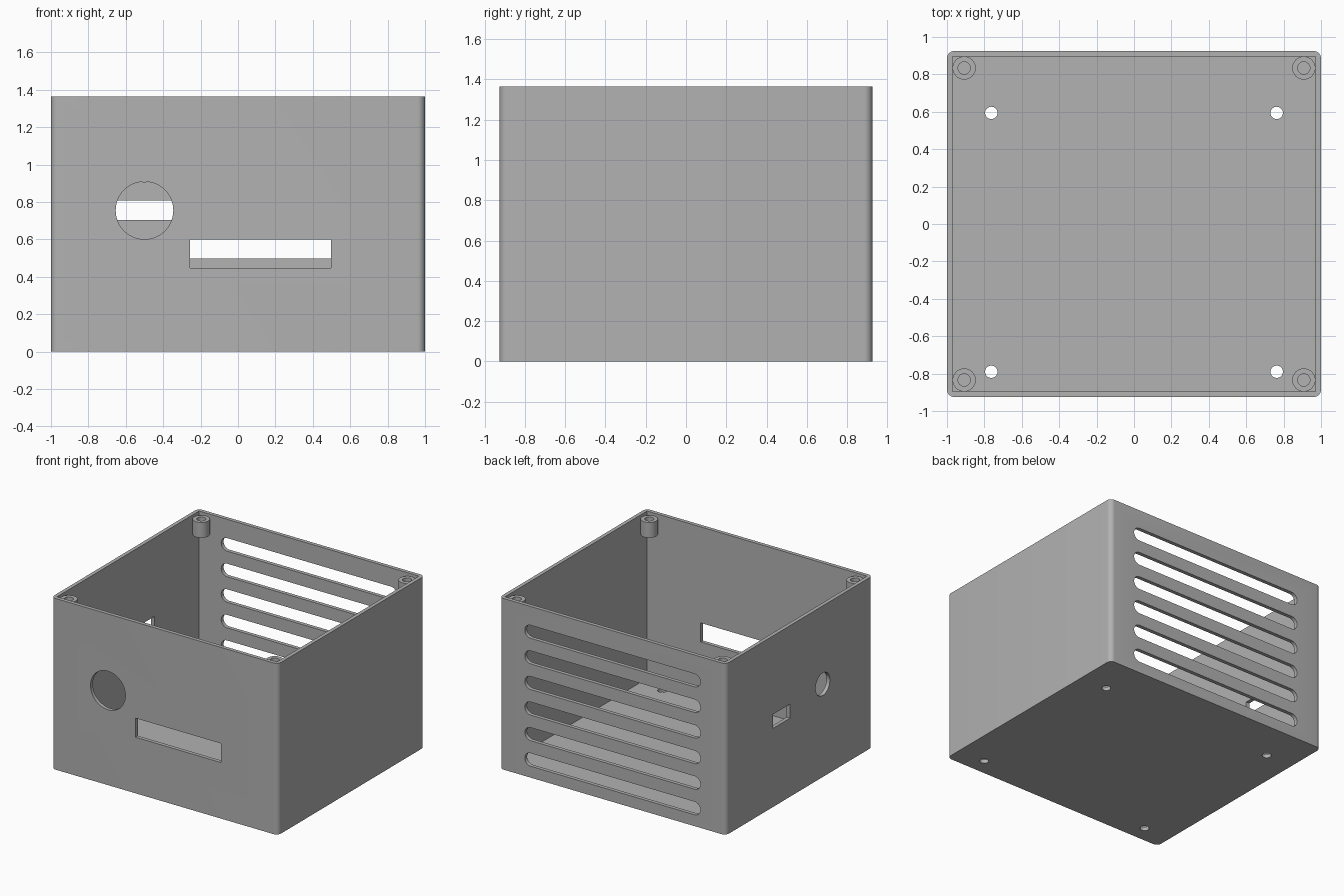
import bpy, bmesh, math
from mathutils import Vector

if "Cube" in bpy.data.objects:
    bpy.data.objects.remove(bpy.data.objects["Cube"])

W, D, H, T = 1.0, 0.925, 1.365, 0.03   # half width, half depth, height, wall

grey = bpy.data.materials.new("plain grey")
grey.diffuse_color = (0.445, 0.445, 0.445, 1)
grey.use_nodes = True
grey.node_tree.nodes["Principled BSDF"].inputs["Base Color"].default_value = grey.diffuse_color


def rounded_rect(hw, hh, r, seg, cx=0, cy=0):
    """Outline of a rectangle with rounded corners; a circle if hw = hh = r."""
    pts = []
    for k, (sx, sy) in enumerate([(1, 1), (-1, 1), (-1, -1), (1, -1)]):
        for i in range(seg + 1):
            a = math.pi / 2 * (k + i / seg)
            p = (cx + sx * (hw - r) + r * math.cos(a),
                 cy + sy * (hh - r) + r * math.sin(a))
            if not pts or (Vector(p) - Vector(pts[-1])).length > 1e-5:
                pts.append(p)
    if (Vector(pts[0]) - Vector(pts[-1])).length < 1e-5:
        pts.pop()
    return pts


def rect(hw, hh, cx=0, cy=0):
    return [(cx + sx * hw, cy + sy * hh)
            for sx, sy in [(1, 1), (-1, 1), (-1, -1), (1, -1)]]


def circle(r, cx, cy):
    return rounded_rect(r, r, r, 12, cx, cy)


def prism(bm, pts, axis, lo, hi):
    """Extrude a 2D outline along x, y or z between lo and hi."""
    place = {"x": lambda u, v, w: (w, u, v),
             "y": lambda u, v, w: (u, w, v),
             "z": lambda u, v, w: (u, v, w)}[axis]
    a = [bm.verts.new(place(u, v, lo)) for u, v in pts]
    b = [bm.verts.new(place(u, v, hi)) for u, v in pts]
    n = len(pts)
    faces = [bm.faces.new(a[::-1]), bm.faces.new(b)]
    faces += [bm.faces.new((a[i], a[(i + 1) % n], b[(i + 1) % n], b[i]))
              for i in range(n)]
    bmesh.ops.recalc_face_normals(bm, faces=faces)


def make(name, prisms):
    bm = bmesh.new()
    for p in prisms:
        prism(bm, *p)
    me = bpy.data.meshes.new(name)
    bm.to_mesh(me)
    bm.free()
    me.materials.append(grey)
    ob = bpy.data.objects.new(name, me)
    bpy.context.collection.objects.link(ob)
    return ob


def activate(ob):
    bpy.ops.object.select_all(action="DESELECT")
    ob.select_set(True)
    bpy.context.view_layer.objects.active = ob


def cut(ob, prisms):
    cutter = make("cutter", prisms)
    cutter.hide_render = True
    mod = ob.modifiers.new("cut", "BOOLEAN")
    mod.operation, mod.solver, mod.object = "DIFFERENCE", "EXACT", cutter
    activate(ob)
    bpy.ops.object.modifier_apply(modifier=mod.name)
    bpy.data.objects.remove(cutter)


def smooth(ob):
    activate(ob)
    bpy.ops.object.shade_smooth_by_angle(angle=math.radians(30))


# open box with rounded upright edges
box = make("enclosure_box", [(rounded_rect(W, D, 0.04, 8), "z", 0, H)])
cut(box, [(rect(W - T, D - T), "z", T, H + 0.1)])

openings = []
# front wall: round opening and display window
openings.append((circle(0.154, -0.5, 0.755), "y", -D - 0.1, -D + 0.1))
openings.append((rect(0.377, 0.076, 0.12, 0.523), "y", -D - 0.1, -D + 0.1))
# back wall: six ventilation slots
for i in range(6):
    slot = rounded_rect(0.775, 0.052, 0.052, 8, 0, 0.143 + 0.204 * i)
    openings.append((slot, "y", D - 0.1, D + 0.1))
# left wall: cable port and round socket
openings.append((rect(0.109, 0.056, 0.225, 0.683), "x", -W - 0.1, -W + 0.1))
openings.append((circle(0.09, -0.295, 0.74), "x", -W - 0.1, -W + 0.1))
# floor: four mounting holes
for x in (-0.763, 0.763):
    for y in (-0.79, 0.594):
        openings.append((circle(0.033, x, y), "z", -0.1, 0.1))
cut(box, openings)
smooth(box)

# screw bosses just below the rim in each corner
for sx, side in ((-1, "left"), (1, "right")):
    for sy, end in ((-1, "front"), (1, "back")):
        x, y = sx * 0.908, sy * 0.834
        boss = make(f"screw_boss_{end}_{side}",
                    [(circle(0.062, x, y), "z", 1.22, 1.342)])
        cut(boss, [(circle(0.033, x, y), "z", 1.1, 1.5)])
        smooth(boss)
